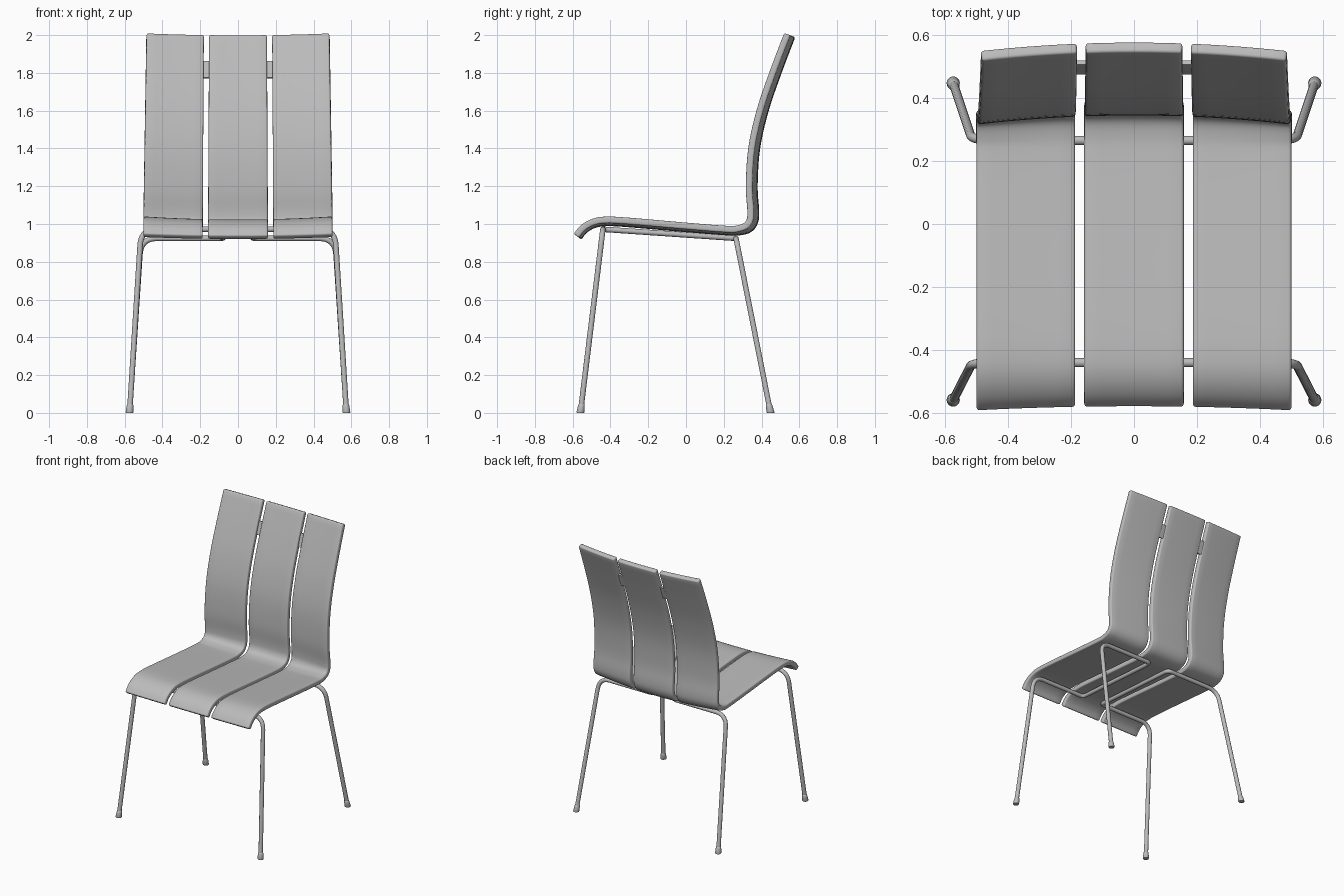
import bpy, bmesh, math
from mathutils import Vector

cube = bpy.data.objects.get("Cube")
if cube:
    bpy.data.objects.remove(cube, do_unlink=True)

grey = bpy.data.materials.new("plain_grey")
grey.use_nodes = True
COLOUR = (0.5, 0.5, 0.5, 1)
grey.diffuse_color = COLOUR
grey.node_tree.nodes["Principled BSDF"].inputs["Base Color"].default_value = COLOUR


def add_object(name, data):
    ob = bpy.data.objects.new(name, data)
    bpy.context.collection.objects.link(ob)
    data.materials.append(grey)
    return ob


def finish(ob, convert=False):
    bpy.ops.object.select_all(action='DESELECT')
    ob.select_set(True)
    bpy.context.view_layer.objects.active = ob
    if convert:
        bpy.ops.object.convert(target='MESH')
    bpy.ops.object.shade_smooth_by_angle(angle=math.radians(40))


def spline(points, steps):
    """Catmull-Rom curve through the points."""
    p = [Vector(q) for q in points]
    p = [2 * p[0] - p[1]] + p + [2 * p[-1] - p[-2]]
    out = []
    for a, b, c, d in zip(p, p[1:], p[2:], p[3:]):
        for i in range(steps):
            t = i / steps
            out.append(0.5 * (2 * b + (c - a) * t + (2 * a - 5 * b + 4 * c - d) * t**2
                              + (3 * b - a - 3 * c + d) * t**3))
    return out + [p[-2]]


# Side profile (y, z) of the seat and backrest, from front lip to top
PROFILE = spline([(-0.568, 0.928), (-0.535, 0.968), (-0.485, 0.996), (-0.42, 1.006),
                  (-0.3, 1.0), (0, 0.974), (0.2, 0.958), (0.28, 0.957), (0.335, 0.972),
                  (0.364, 1.01), (0.37, 1.07), (0.362, 1.2), (0.375, 1.4), (0.42, 1.6),
                  (0.488, 1.8), (0.562, 1.995)], 5)


def shell_point(i, x):
    """Point on the slightly dished shell at profile step i and width x."""
    y, z = PROFILE[i]
    tangent = (PROFILE[min(i + 1, len(PROFILE) - 1)] - PROFILE[max(i - 1, 0)]).normalized()
    dish = (0.065 + 0.05 * min(max((y - 0.25) / 0.1, 0), 1)) * x * x
    taper = 1 - 0.033 * max(z - 1.05, 0)
    return Vector((x * taper, y - tangent.y * dish, z + tangent.x * dish))


def slat(name, x0, x1, columns=6):
    bm = bmesh.new()
    rows = [[bm.verts.new(shell_point(i, x0 + (x1 - x0) * c / columns))
             for c in range(columns + 1)] for i in range(len(PROFILE))]
    for r, s in zip(rows, rows[1:]):
        for c in range(columns):
            bm.faces.new((r[c], r[c + 1], s[c + 1], s[c]))
    mesh = bpy.data.meshes.new(name)
    bm.to_mesh(mesh)
    bm.free()
    ob = add_object(name, mesh)
    solid = ob.modifiers.new("thickness", 'SOLIDIFY')
    solid.thickness, solid.offset = 0.035, 0
    bevel = ob.modifiers.new("round_edges", 'BEVEL')
    bevel.width, bevel.segments = 0.009, 3
    bevel.limit_method, bevel.angle_limit = 'ANGLE', math.radians(50)
    finish(ob, convert=True)


slat("right_slat", -0.5, -0.187)
slat("middle_slat", -0.158, 0.158)
slat("left_slat", 0.187, 0.5)


def rounded_path(corners, radii, steps=10):
    """Polyline with each inner corner replaced by a smooth bend."""
    pts = [Vector(c) for c in corners]
    out = [pts[0]]
    for a, b, c, r in zip(pts, pts[1:], pts[2:], radii):
        p, q = b + (a - b).normalized() * r, b + (c - b).normalized() * r
        for i in range(steps + 1):
            t = i / steps
            out.append(p * (1 - t)**2 + b * 2 * t * (1 - t) + q * t**2)
    return out + [pts[-1]]


def tube(name, path, radius):
    curve = bpy.data.curves.new(name, 'CURVE')
    curve.dimensions = '3D'
    curve.bevel_depth, curve.bevel_resolution = radius, 4
    curve.use_fill_caps = True
    line = curve.splines.new('POLY')
    line.points.add(len(path) - 1)
    for point, co in zip(line.points, path):
        point.co = (*co, 1)
    finish(add_object(name, curve), convert=True)


def foot(name, base, top):
    """Rounded cap, leaning along the leg."""
    lean = (top - base) / (top.z - base.z)
    bm = bmesh.new()
    rings = []
    for z, r in ((0, 0.019), (0.004, 0.021), (0.036, 0.018), (0.046, 0.016), (0.05, 0.012)):
        centre = base + lean * z
        rings.append([bm.verts.new(centre + Vector((r * math.cos(a), r * math.sin(a), 0)))
                      for a in (math.tau * k / 20 for k in range(20))])
    for r, s in zip(rings, rings[1:]):
        for k in range(20):
            n = (k + 1) % 20
            bm.faces.new((r[k], r[n], s[n], s[k]))
    bm.faces.new(rings[0][::-1])
    bm.faces.new(rings[-1])
    mesh = bpy.data.meshes.new(name)
    bm.to_mesh(mesh)
    bm.free()
    finish(add_object(name, mesh))


def back_bar(name, x):
    """Flat link hidden between two neighbouring slats."""
    bm = bmesh.new()
    bmesh.ops.create_cube(bm, size=1)
    mesh = bpy.data.meshes.new(name)
    bm.to_mesh(mesh)
    bm.free()
    ob = add_object(name, mesh)
    ob.scale = (0.08, 0.014, 0.094)
    ob.location = (x, 0.497, 1.817)
    ob.rotation_euler.x = -math.atan2(0.07, 0.2)


# One bent tube per side: leg, seat rail, leg
for side, s in (("left", 1), ("right", -1)):
    front_base, back_base = Vector((s * 0.574, -0.559, 0)), Vector((s * 0.574, 0.448, 0))
    front_top, back_top = Vector((s * 0.513, -0.44, 0.972)), Vector((s * 0.513, 0.265, 0.924))
    tube(side + "_leg_frame",
         rounded_path([front_base + (front_top - front_base) * 0.01, front_top,
                       (s * 0.08, -0.44, 0.972), (s * 0.08, 0.265, 0.924),
                       back_top, back_base + (back_top - back_base) * 0.01],
                      [0.085, 0.03, 0.03, 0.085]), 0.0145)
    foot(side + "_front_foot", front_base, front_top)
    foot(side + "_back_foot", back_base, back_top)
    back_bar(side + "_back_link", s * 0.168)
